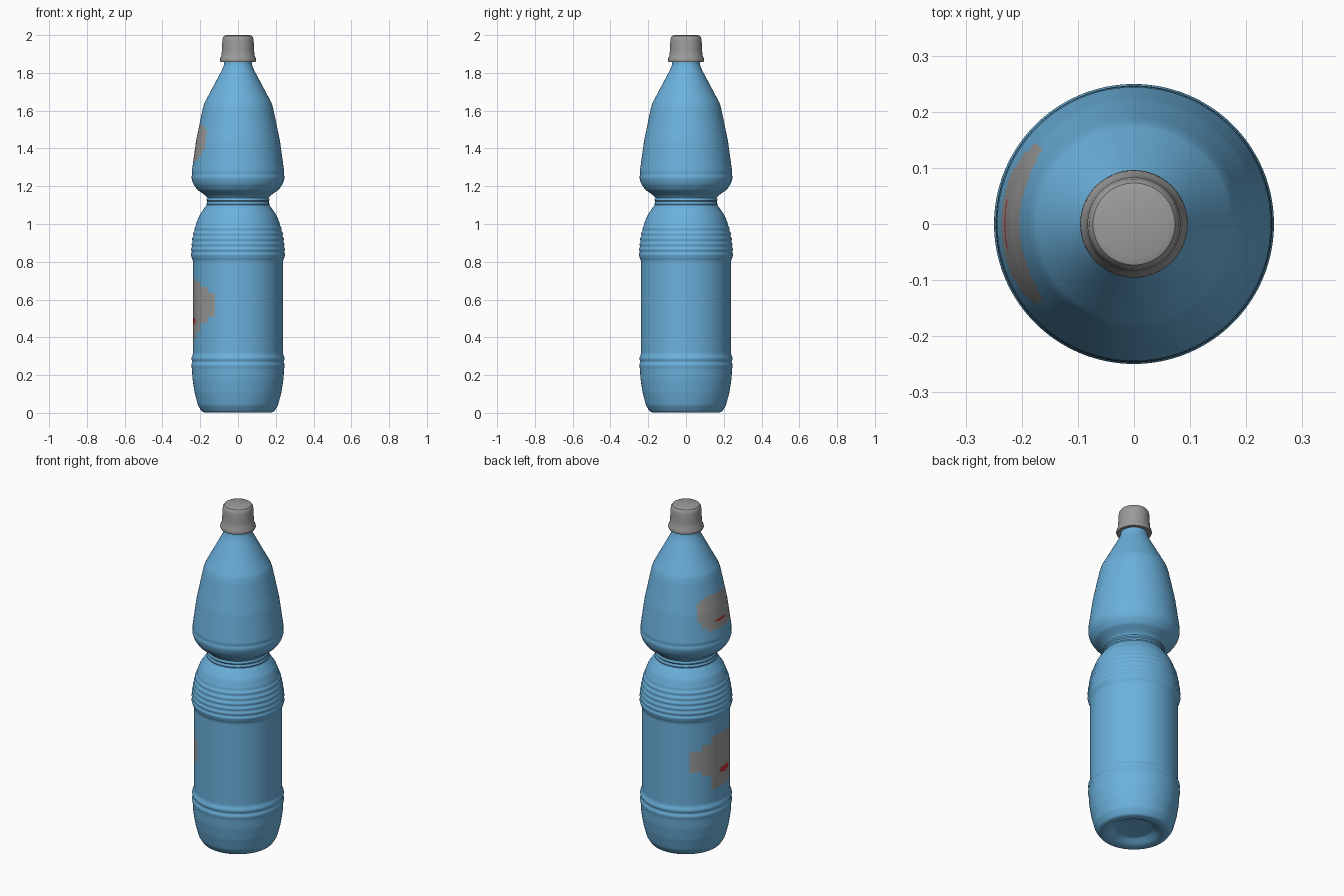
import bpy, math

if "Cube" in bpy.data.objects:
    bpy.data.objects.remove(bpy.data.objects["Cube"])

def material(name, rgb):
    m = bpy.data.materials.new(name)
    m.diffuse_color = (*rgb, 1)
    m.use_nodes = True
    m.node_tree.nodes["Principled BSDF"].inputs["Base Color"].default_value = m.diffuse_color
    return m

blue = material("bottle blue", (0.147, 0.44, 0.72))
grey = material("label grey", (0.33, 0.33, 0.33))
red = material("label red", (0.55, 0.03, 0.03))

def resample(keys, step, passes):
    """Even points along a polyline, lightly rounded at its corners."""
    pts = []
    for (r0, z0), (r1, z1) in zip(keys, keys[1:]):
        n = max(1, round(math.hypot(r1 - r0, z1 - z0) / step))
        pts += [(r0 + (r1 - r0) * i / n, z0 + (z1 - z0) * i / n) for i in range(n)]
    pts.append(keys[-1])
    for _ in range(passes):
        pts = [pts[0]] + [tuple((a[k] + 2 * b[k] + c[k]) / 4 for k in (0, 1))
                          for a, b, c in zip(pts, pts[1:], pts[2:])] + [pts[-1]]
    return pts

def lathe(name, profile, mats, rule=None, seg=128, angle=35):
    """Revolve an (r, z) profile whose first and last points lie on the axis."""
    rings = profile[1:-1]
    verts = [(r * math.cos(2 * math.pi * i / seg), r * math.sin(2 * math.pi * i / seg), z)
             for r, z in rings for i in range(seg)]
    lo, hi = len(verts), len(verts) + 1
    verts += [(0, 0, profile[0][1]), (0, 0, profile[-1][1])]
    faces = []
    for i in range(seg):
        j = (i + 1) % seg
        faces.append((lo, j, i))
        for k in range(len(rings) - 1):
            a, b = k * seg, (k + 1) * seg
            faces.append((a + i, a + j, b + j, b + i))
        t = (len(rings) - 1) * seg
        faces.append((t + i, t + j, hi))
    me = bpy.data.meshes.new(name)
    me.from_pydata(verts, [], faces)
    for m in mats:
        me.materials.append(m)
    if rule:
        for p in me.polygons:
            p.material_index = rule(p.center)
    ob = bpy.data.objects.new(name, me)
    bpy.context.collection.objects.link(ob)
    bpy.ops.object.select_all(action='DESELECT')
    ob.select_set(True)
    bpy.context.view_layer.objects.active = ob
    bpy.ops.object.shade_smooth_by_angle(angle=math.radians(angle))
    return ob

# Body: base, lower rings, label wall, ribbed shoulder, waist, upper cone, neck
keys = [(0, 0.035), (0.10, 0.03), (0.14, 0.005), (0.165, 0.0), (0.19, 0.005),
        (0.212, 0.04), (0.23, 0.11), (0.241, 0.18), (0.244, 0.235), (0.248, 0.25),
        (0.248, 0.258), (0.239, 0.27), (0.248, 0.282), (0.248, 0.29), (0.238, 0.31),
        (0.238, 0.805), (0.247, 0.825), (0.247, 0.87), (0.240, 0.93), (0.226, 0.99),
        (0.205, 1.045), (0.178, 1.085), (0.165, 1.10), (0.165, 1.145), (0.185, 1.16),
        (0.215, 1.18), (0.236, 1.21), (0.246, 1.24), (0.246, 1.255), (0.241, 1.263),
        (0.245, 1.275), (0.240, 1.31), (0.222, 1.44), (0.187, 1.61), (0.178, 1.64),
        (0.125, 1.74), (0.085, 1.815), (0.073, 1.845), (0.073, 1.87), (0, 1.87)]

def rib(r, z):
    if 0.83 < z < 1.0:                       # shoulder ribs
        r += 0.0025 * math.sin((z - 0.83) / 0.0283 * 2 * math.pi)
    if 1.10 < z < 1.145:                     # waist rings
        r += 0.003 * math.sin((z - 1.10) / 0.0225 * 2 * math.pi)
    return r, z

body_profile = [rib(r, z) for r, z in resample(keys, 0.006, 2)]

# Label patches on the -x side: (angle from, angle to, z from, z to)
patches = [(-60, 50, 0.51, 0.635), (-48, 35, 0.48, 0.665), (-34, 20, 0.43, 0.69),
           (-23, 20, 0.395, 0.71),
           (-38, 38, 1.39, 1.50), (-33, 33, 1.36, 1.515), (-26, 26, 1.335, 1.53)]

def label_rule(c):
    a = math.degrees(math.atan2(c.y, -c.x))
    if ((a + 7) / 13) ** 2 + ((c.z - 0.487) / 0.018) ** 2 < 1:
        return 2
    if abs(a) < 10 and 1.376 < c.z < 1.388:
        return 2
    return int(any(a0 < a < a1 and z0 < c.z < z1 for a0, a1, z0, z1 in patches))

lathe("bottle_body", body_profile, [blue, grey, red], label_rule)

# Screw cap with a flared skirt
cap = [(0, 1.858), (0.093, 1.858), (0.096, 1.866), (0.094, 1.878), (0.088, 1.89),
       (0.085, 1.92), (0.083, 1.97), (0.080, 1.986), (0.073, 1.996), (0.062, 2.0), (0, 2.0)]
lathe("screw_cap", cap, [grey], seg=64)
